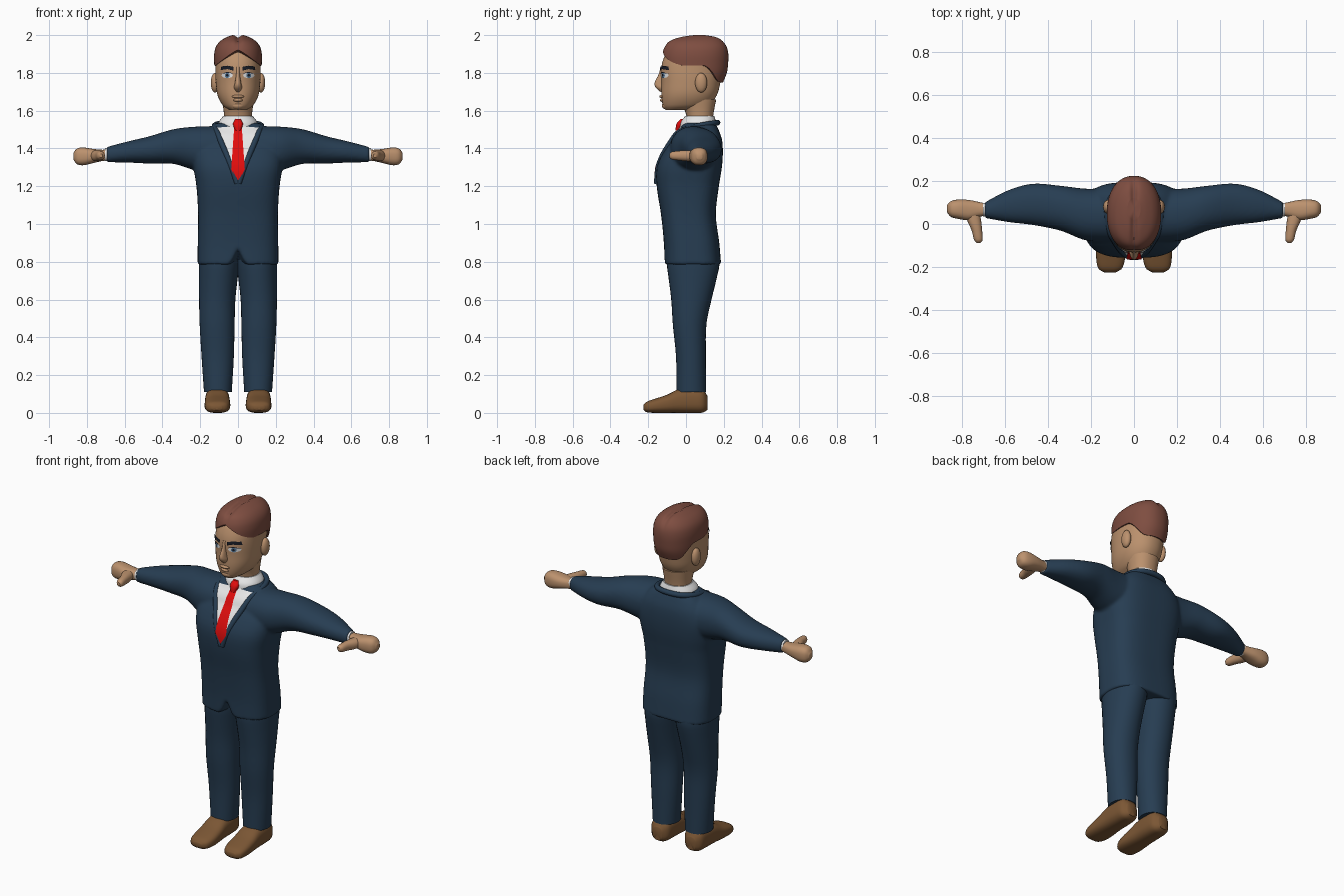
import bpy, bmesh, math
from mathutils import Vector
from mathutils.bvhtree import BVHTree

if "Cube" in bpy.data.objects:
    bpy.data.objects.remove(bpy.data.objects["Cube"])


def material(name, *rgb):
    m = bpy.data.materials.new(name)
    m.diffuse_color = (*rgb, 1)
    m.use_nodes = True
    m.node_tree.nodes["Principled BSDF"].inputs["Base Color"].default_value = m.diffuse_color
    return m


SUIT = material("navy suit", 0.020, 0.047, 0.085)
SKIN = material("tan skin", 0.50, 0.285, 0.155)
HAIR = material("auburn hair", 0.21, 0.075, 0.052)
SHOE = material("brown leather", 0.20, 0.095, 0.035)
WHITE = material("white cloth", 0.82, 0.82, 0.82)
RED = material("red silk", 0.75, 0.004, 0.004)
IRIS = material("grey blue", 0.10, 0.20, 0.33)
DARK = material("near black", 0.010, 0.012, 0.02)


def sample(rings, t):
    """Smooth interpolation of ring sizes (t, a0, a1, b0, b1) along the axis."""
    k = len(rings)
    i = max(0, min(k - 2, sum(r[0] <= t for r in rings) - 1))

    def slope(j, c):
        p, q = rings[max(j - 1, 0)], rings[min(j + 1, k - 1)]
        return (q[c] - p[c]) / (q[0] - p[0])
    r, s = rings[i], rings[i + 1]
    d = s[0] - r[0]
    u = (t - r[0]) / d
    return [(2*u**3 - 3*u*u + 1) * r[c] + (u**3 - 2*u*u + u) * d * slope(i, c)
            + (3*u*u - 2*u**3) * s[c] + (u**3 - u*u) * d * slope(i + 1, c) for c in range(1, 5)]


def tube(bm, rings, axis="z", n=2.2, segs=32, steps=24, lo=None):
    """Capped loft of superellipse rings; lo(angle) can shape the lower rim."""
    order = {"x": (2, 0, 1), "y": (0, 2, 1), "z": (0, 1, 2)}[axis]
    grid = []
    for i in range(steps + 1):
        u = (1 - math.cos(math.pi * i / steps)) / 2
        row = []
        for j in range(segs):
            a = 2 * math.pi * j / segs
            start = lo(a) if lo else rings[0][0]
            t = start + (rings[-1][0] - start) * u
            a0, a1, b0, b1 = sample(rings, t)
            ca, sa = math.cos(a), math.sin(a)
            p = ((a0 + a1) / 2 + (a1 - a0) / 2 * math.copysign(abs(ca) ** (2 / n), ca),
                 (b0 + b1) / 2 + (b1 - b0) / 2 * math.copysign(abs(sa) ** (2 / n), sa), t)
            row.append(bm.verts.new([p[o] for o in order]))
        grid.append(row)
    for r, s in zip(grid, grid[1:]):
        for j in range(segs):
            k = (j + 1) % segs
            bm.faces.new((r[j], r[k], s[k], s[j]))
    for row in (grid[0], grid[-1]):
        mid = bm.verts.new(sum((v.co for v in row), Vector()) / segs)
        for j in range(segs):
            bm.faces.new((row[j], row[(j + 1) % segs], mid))


def finish(name, bm, mat, mirror=False, closed=True):
    if closed:
        bmesh.ops.recalc_face_normals(bm, faces=bm.faces[:])
    me = bpy.data.meshes.new(name)
    bm.to_mesh(me)
    bm.free()
    me.materials.append(mat)
    me.polygons.foreach_set("use_smooth", [True] * len(me.polygons))
    me.set_sharp_from_angle(angle=math.radians(50))
    ob = bpy.data.objects.new(name, me)
    bpy.context.collection.objects.link(ob)
    if mirror:
        ob.modifiers.new("Mirror", "MIRROR").use_mirror_merge = False
    return ob


def loft(name, mat, rings, mirror=False, **kw):
    bm = bmesh.new()
    tube(bm, rings, **kw)
    return finish(name, bm, mat, mirror)


def sym(rows):
    return [(z, -h, h, b0, b1) for z, h, b0, b1 in rows]


def ball(name, mat, loc, size, mirror=False):
    bm = bmesh.new()
    bmesh.ops.create_uvsphere(bm, u_segments=20, v_segments=12, radius=1)
    for v in bm.verts:
        v.co = Vector(loc) + Vector([c * s for c, s in zip(v.co, size)])
    return finish(name, bm, mat, mirror)


def surface(ob):
    return BVHTree.FromObject(ob, bpy.context.evaluated_depsgraph_get())


def project(bvh, x, z, off):
    hit = bvh.ray_cast(Vector((x, -1, z)), Vector((0, 1, 0)))[0]
    if hit is None:
        hit = bvh.find_nearest(Vector((x, -0.1, z)))[0]
    return hit + Vector((0, -off, 0))


def decal(name, mat, outline, bvh, off, mirror=False, sub=4, rings=4):
    """Thin patch laid on a surface, seen from the front as the (x, z) outline."""
    pts = [Vector(p).lerp(Vector(q), i / sub)
           for p, q in zip(outline, outline[1:] + outline[:1]) for i in range(sub)]
    mid = sum((Vector(p) for p in outline), Vector((0, 0))) / len(outline)
    bm = bmesh.new()
    rows = [[bm.verts.new(project(bvh, *mid.lerp(p, r / rings), off)) for p in pts]
            for r in range(1, rings + 1)]
    c = bm.verts.new(project(bvh, *mid, off))
    for j in range(len(pts)):
        k = (j + 1) % len(pts)
        bm.faces.new((c, rows[0][j], rows[0][k]))
        for r, s in zip(rows, rows[1:]):
            bm.faces.new((r[j], s[j], s[k], r[k]))
    bm.normal_update()
    if sum(f.normal.y * f.calc_area() for f in bm.faces) > 0:
        bmesh.ops.reverse_faces(bm, faces=bm.faces[:])
    return finish(name, bm, mat, mirror, closed=False)


def oval(x, z, rx, rz, n=16):
    return [(x + rx * math.cos(2 * math.pi * i / n), z + rz * math.sin(2 * math.pi * i / n)) for i in range(n)]


# Jacket: body with a front hem notch, merged with one sleeve tube
def hem(a):
    x = 0.212 * abs(math.cos(a)) ** (2 / 3)
    return 0.785 + (0.09 * max(0, 1 - x / 0.045) if math.sin(a) < 0 else 0)


bm = bmesh.new()
tube(bm, sym([(.785, .214, -.113, .186), (.9, .213, -.117, .176), (1.05, .211, -.132, .158),
              (1.2, .220, -.155, .174), (1.3, .235, -.154, .190), (1.38, .235, -.120, .195),
              (1.45, .205, -.070, .190), (1.5, .165, -.038, .172), (1.535, .115, -.012, .155)]),
     n=3, segs=96, steps=40, lo=hem)
arm = [(.12, -.085, .165, 1.27, 1.518), (.23, -.075, .165, 1.285, 1.515), (.34, -.032, .178, 1.318, 1.502),
       (.47, -.005, .188, 1.32, 1.464), (.58, .008, .160, 1.325, 1.438), (.695, .028, .102, 1.327, 1.408)]
tube(bm, [(-r[0], *r[1:]) for r in reversed(arm)] + arm, axis="x", segs=40, steps=80)
jacket = finish("jacket", bm, SUIT)
rm = jacket.modifiers.new("Merge", "REMESH")
rm.mode, rm.voxel_size, rm.use_smooth_shade = "VOXEL", 0.009, True
sm = jacket.modifiers.new("Soften", "SMOOTH")
sm.factor, sm.iterations = 0.5, 4
chest = surface(jacket)

# Shirt front, tie and collar
decal("shirt_front", WHITE, [(0, 1.225), (.06, 1.37), (.112, 1.51), (0, 1.52), (-.112, 1.51), (-.06, 1.37)],
      chest, 0.004, sub=8, rings=10)
decal("tie", RED, [(0, 1.215), (.036, 1.29), (.021, 1.5), (.024, 1.525), (-.024, 1.525), (-.021, 1.5), (-.036, 1.29)],
      chest, 0.009, sub=6, rings=8)
loft("tie_knot", RED, sym([(1.495, .016, -.056, -.01), (1.53, .026, -.050, 0), (1.555, .016, -.030, .01)]), n=2.5)
loft("shirt_collar", WHITE, sym([(1.495, .112, -.034, .160), (1.54, .102, -.028, .158), (1.572, .078, -.004, .150)]))

# Lapels and jacket collar: one rolled edge from the V around the neck
side = [project(chest, x, z, -.002) for x, z in ((.004, 1.215), (.03, 1.29), (.062, 1.37), (.092, 1.44), (.112, 1.49))]
side += [Vector(p) for p in ((.128, .04, 1.515), (.118, .11, 1.528), (.07, .158, 1.535))]
path = side + [Vector((0, .170, 1.537))] + [Vector((-p.x, p.y, p.z)) for p in reversed(side)]
cu = bpy.data.curves.new("lapel_path", "CURVE")
cu.dimensions, cu.bevel_depth, cu.bevel_resolution, cu.use_fill_caps = "3D", 0.015, 3, True
sp = cu.splines.new("NURBS")
sp.points.add(len(path) - 1)
for pt, p in zip(sp.points, path):
    pt.co = (*p, 1)
sp.order_u, sp.use_endpoint_u, sp.resolution_u = 3, True, 6
tmp = bpy.data.objects.new("lapel_path", cu)
bpy.context.collection.objects.link(tmp)
bm = bmesh.new()
bm.from_mesh(tmp.evaluated_get(bpy.context.evaluated_depsgraph_get()).to_mesh())
bpy.data.objects.remove(tmp)
finish("lapels", bm, SUIT)

# Trousers and shoes
loft("trouser_leg", SUIT, [(.11, .033, .180, -.050, .106), (.3, .022, .193, -.053, .105), (.47, .018, .203, -.070, .108),
                           (.6, .014, .206, -.078, .135), (.72, .001, .207, -.093, .164),
                           (.8, -.008, .207, -.102, .178), (.87, -.008, .200, -.092, .160)],
     mirror=True, n=2.1)
loft("shoe", SHOE, [(-.225, .085, .140, .015, .042), (-.21, .058, .165, .004, .058), (-.16, .042, .176, 0, .076),
                    (-.1, .042, .176, 0, .096), (-.04, .045, .174, 0, .125), (.04, .047, .172, 0, .132),
                    (.09, .055, .165, .002, .125), (.113, .080, .140, .015, .09)], mirror=True, axis="y", n=2.7)

# Cuffs, hands and thumbs
loft("cuff", WHITE, [(.67, .034, .098, 1.334, 1.402), (.705, .034, .098, 1.334, 1.402)], mirror=True, axis="x", steps=2)
loft("hand", SKIN, [(.68, .040, .094, 1.338, 1.396), (.72, .034, .102, 1.333, 1.393), (.77, .018, .112, 1.322, 1.398),
                    (.82, .024, .114, 1.311, 1.405), (.855, .034, .106, 1.318, 1.398), (.872, .055, .088, 1.342, 1.375)],
     mirror=True, axis="x", n=2.5)
loft("thumb", SKIN, [(-.088, .716, .734, 1.352, 1.372), (-.075, .706, .745, 1.342, 1.382), (-.03, .708, .757, 1.336, 1.388),
                     (.01, .712, .775, 1.332, 1.39), (.06, .72, .79, 1.335, 1.39)], mirror=True, axis="y")

# Neck, head and facial features
loft("neck", SKIN, sym([(1.5, .072, .008, .138), (1.58, .074, .0, .145), (1.66, .085, -.03, .16)]))
head = loft("head", SKIN, sym([(1.603, .045, -.108, .04), (1.625, .078, -.122, .115), (1.68, .108, -.130, .162),
                               (1.75, .118, -.130, .182), (1.82, .120, -.132, .195), (1.88, .117, -.117, .2),
                               (1.93, .095, -.085, .18), (1.96, .05, -.02, .12)]), segs=48, steps=32)
loft("nose", SKIN, sym([(1.70, .012, -.136, -.09), (1.722, .021, -.160, -.09), (1.745, .017, -.167, -.09),
                        (1.79, .011, -.146, -.09), (1.83, .012, -.134, -.09)]), segs=20)
ball("upper_lip", SKIN, (0, -.122, 1.675), (.032, .019, .010))
ball("lower_lip", SKIN, (0, -.120, 1.656), (.026, .018, .010))
ball("chin", SKIN, (0, -.098, 1.627), (.036, .030, .022))
ball("ear", SKIN, (.122, .080, 1.748), (.022, .032, .052), mirror=True)
face = surface(head)
decal("eye_white", WHITE, oval(.057, 1.787, .030, .015), face, .003, True, sub=1)
decal("iris", IRIS, oval(.057, 1.787, .013, .014), face, .005, True, sub=1)
decal("pupil", DARK, oval(.057, 1.787, .006, .007), face, .007, True, sub=1)
decal("eyelid", DARK, [(.026, 1.797), (.055, 1.801), (.090, 1.795), (.055, 1.806)], face, .006, True)
decal("eyebrow", DARK, [(.024, 1.812), (.055, 1.820), (.092, 1.815), (.088, 1.834), (.055, 1.838), (.024, 1.832)],
      face, .008, True)


# Hair: cap whose rim follows the hairline, with a shallow centre parting
def hairline(a):
    c, s = abs(math.cos(a)), math.sin(a)
    if s < 0:
        return 1.84 + .085 * max(0, 1 - c / .93)
    u = min(1, max(0, (s - .2) / .7))
    return 1.84 - .09 * u * u * (3 - 2 * u)


bm = bmesh.new()
tube(bm, sym([(1.74, .112, -.1, .192), (1.80, .122, -.118, .216), (1.85, .126, -.126, .223), (1.90, .126, -.125, .224),
              (1.94, .116, -.113, .216), (1.97, .092, -.088, .196), (1.99, .058, -.035, .166), (2.0, .03, .02, .12)]),
     segs=64, steps=36, lo=hairline)
for v in bm.verts:
    if v.co.z > 1.9:
        v.co.z -= .014 * min(1, (v.co.z - 1.9) / .08) * math.exp(-(v.co.x / .014) ** 2)
finish("hair", bm, HAIR)
